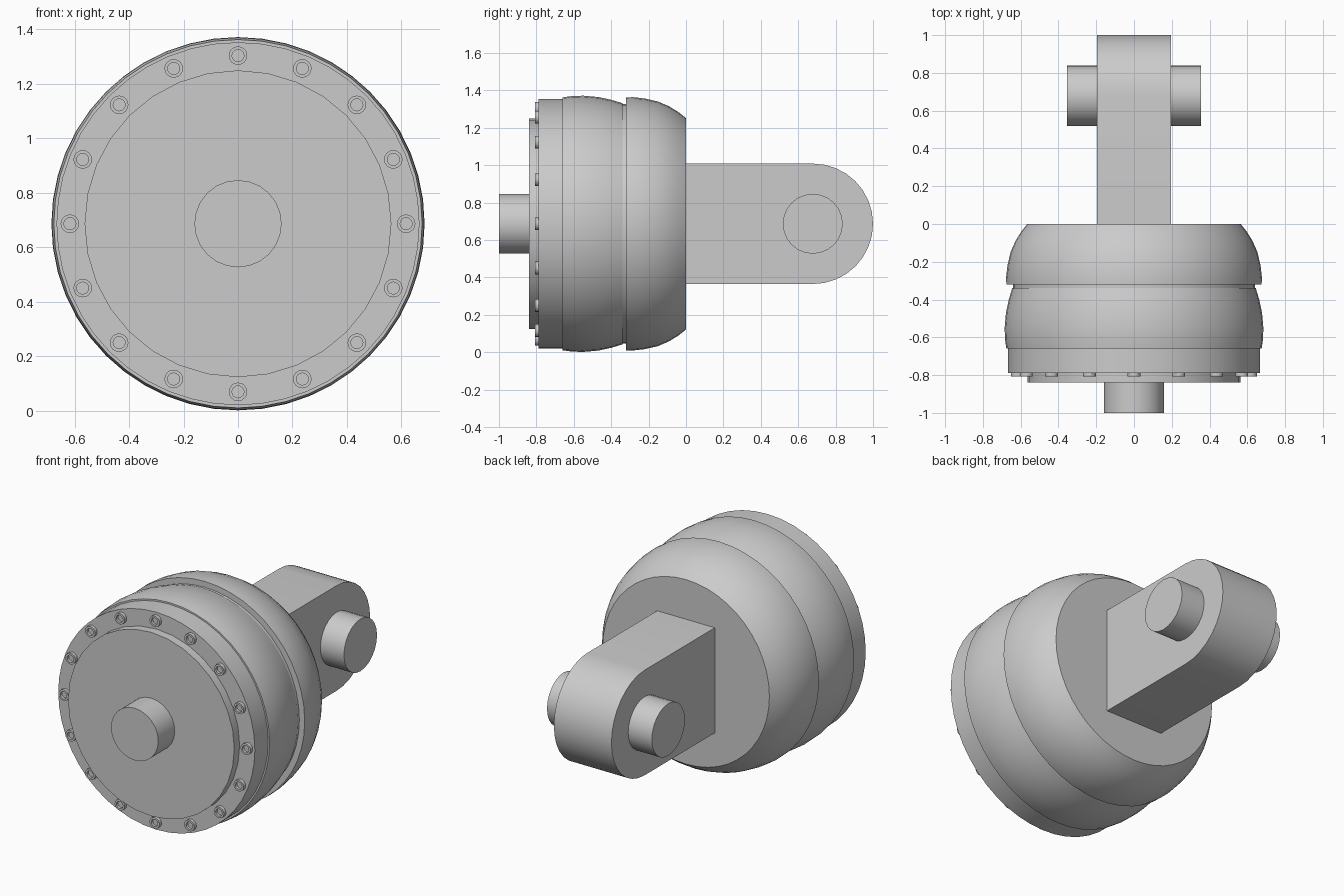
import bpy, bmesh, math
from mathutils import Matrix, Vector

if "Cube" in bpy.data.objects:
    bpy.data.objects.remove(bpy.data.objects["Cube"], do_unlink=True)

AXIS_Z = 0.687          # height of the main axis
PIVOT_Y = 0.678         # centre of the rounded lug end

grey = bpy.data.materials.new("plain_grey")
grey.use_nodes = True
colour = (0.6, 0.6, 0.6, 1)
grey.diffuse_color = colour
grey.node_tree.nodes["Principled BSDF"].inputs["Base Color"].default_value = colour


def finish(name, bm, smooth=True):
    bmesh.ops.remove_doubles(bm, verts=bm.verts, dist=1e-5)
    bmesh.ops.recalc_face_normals(bm, faces=bm.faces)
    mesh = bpy.data.meshes.new(name)
    bm.to_mesh(mesh)
    bm.free()
    mesh.materials.append(grey)
    obj = bpy.data.objects.new(name, mesh)
    bpy.context.collection.objects.link(obj)
    if smooth:
        bpy.ops.object.select_all(action='DESELECT')
        obj.select_set(True)
        bpy.context.view_layer.objects.active = obj
        bpy.ops.object.shade_smooth_by_angle(angle=math.radians(30))
    return obj


def lathe(bm, profile, sides, centre=(0, 0, AXIS_Z)):
    """Revolve (y, radius) points about the y axis and cap both ends."""
    centre = Vector(centre)
    rings = []
    for y, r in profile:
        angles = [2 * math.pi * i / sides for i in range(sides)]
        rings.append([bm.verts.new(centre + Vector((r * math.cos(a), y, r * math.sin(a))))
                      for a in angles])
    for a, b in zip(rings, rings[1:]):
        for i in range(sides):
            j = (i + 1) % sides
            bm.faces.new((a[i], a[j], b[j], b[i]))
    bm.faces.new(rings[0])
    bm.faces.new(rings[-1])


def turned(name, profile, sides):
    bm = bmesh.new()
    lathe(bm, profile, sides)
    return finish(name, bm)


# Main housing: rear dome, groove, front drum
turned("rear_dome", [(0, 0.565), (-0.04, 0.597), (-0.09, 0.628), (-0.15, 0.654),
                     (-0.22, 0.670), (-0.28, 0.677), (-0.32, 0.676)], 48)
turned("groove_core", [(-0.30, 0.64), (-0.36, 0.64)], 48)
turned("front_drum", [(-0.34, 0.645), (-0.40, 0.663), (-0.47, 0.678), (-0.55, 0.685),
                      (-0.61, 0.683), (-0.66, 0.676)], 48)

# Flange, cover plate and stub shaft
turned("flange", [(-0.64, 0.666), (-0.788, 0.666)], 48)
turned("cover_plate", [(-0.77, 0.563), (-0.84, 0.563)], 32)
turned("stub_shaft", [(-0.82, 0.16), (-1.0, 0.16)], 24)

# Ring of socket-head bolts
bm = bmesh.new()
for i in range(16):
    a = 2 * math.pi * i / 16
    lathe(bm, [(-0.78, 0.034), (-0.808, 0.034), (-0.808, 0.022), (-0.792, 0.022)], 16,
          (0.617 * math.cos(a), 0, AXIS_Z + 0.617 * math.sin(a)))
finish("flange_bolts", bm)

# Lug with a rounded end, extruded across x
HALF_W, HALF_H = 0.195, 0.322
bm = bmesh.new()
outline = [(-0.02, -HALF_H)]
for i in range(17):
    a = -math.pi / 2 + math.pi * i / 16
    outline.append((PIVOT_Y + HALF_H * math.cos(a), HALF_H * math.sin(a)))
outline.append((-0.02, HALF_H))
side = bm.faces.new([bm.verts.new((-HALF_W, y, AXIS_Z + z)) for y, z in outline])
ext = bmesh.ops.extrude_face_region(bm, geom=[side])
bmesh.ops.translate(bm, vec=(2 * HALF_W, 0, 0),
                    verts=[v for v in ext["geom"] if isinstance(v, bmesh.types.BMVert)])
# Restore the starting cap if the extrusion consumed it
open_edges = [e for e in bm.edges if e.is_boundary]
if open_edges:
    bmesh.ops.holes_fill(bm, edges=open_edges, sides=0)
finish("lug", bm)

# Cross pin through the lug
bm = bmesh.new()
bmesh.ops.create_cone(bm, cap_ends=True, segments=24, radius1=0.16, radius2=0.16, depth=0.71,
                      matrix=Matrix.Translation((0, PIVOT_Y, AXIS_Z))
                      @ Matrix.Rotation(math.pi / 2, 4, 'Y'))
finish("cross_pin", bm)
